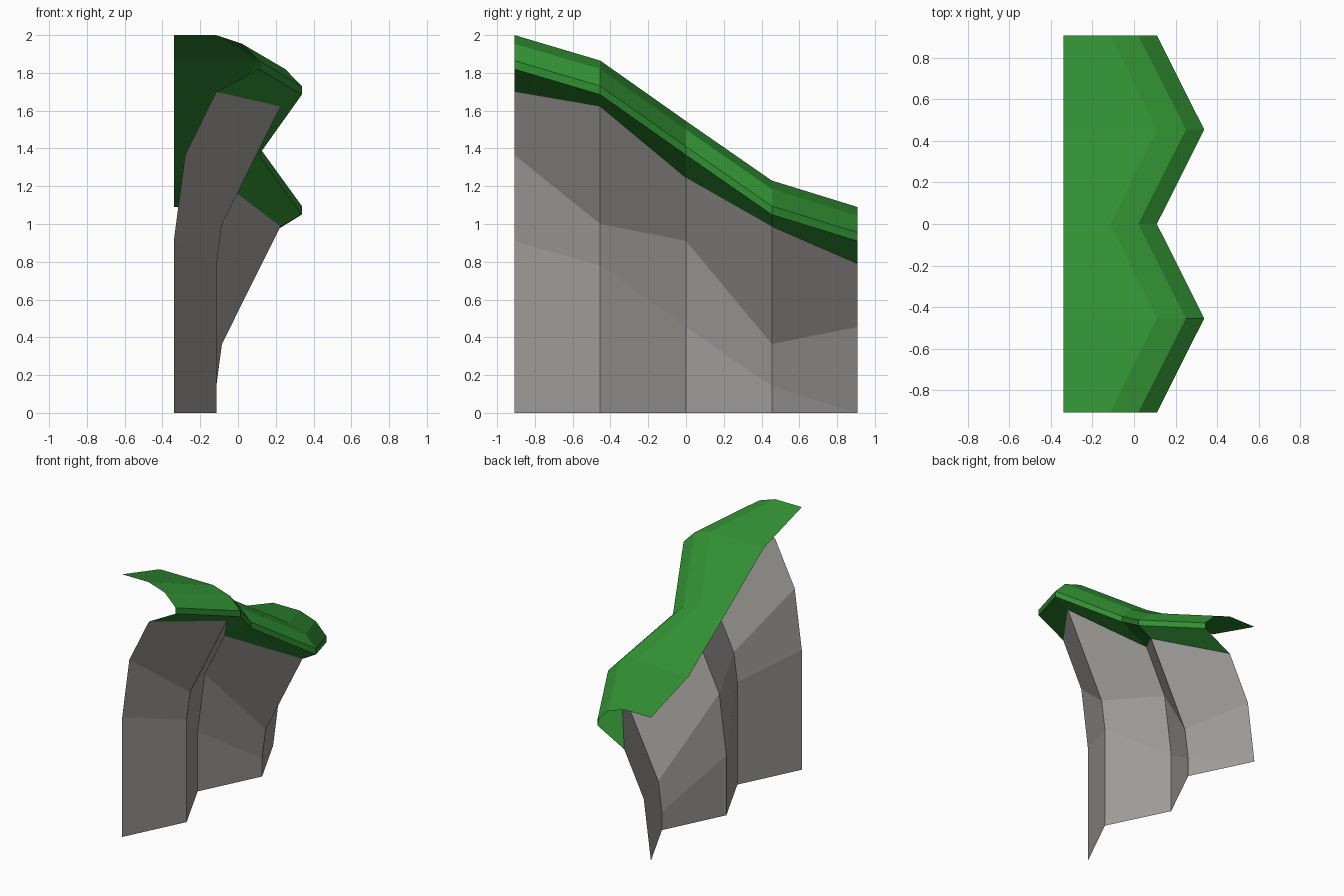
import bpy
import bmesh

cube = bpy.data.objects.get("Cube")
if cube:
    bpy.data.objects.remove(cube, do_unlink=True)


def material(name, colour):
    mat = bpy.data.materials.new(name)
    mat.use_nodes = True
    mat.diffuse_color = colour
    bsdf = mat.node_tree.nodes["Principled BSDF"]
    bsdf.inputs["Base Color"].default_value = colour
    bsdf.inputs["Roughness"].default_value = 0.9
    return mat


def loft(name, sections, mat):
    """Skin an open sheet through cross-sections listed from bottom to top."""
    bm = bmesh.new()
    rows = [[bm.verts.new(p) for p in section] for section in sections]
    for a, b in zip(rows, rows[1:]):
        for j in range(len(a) - 1):
            bm.faces.new((a[j], b[j], b[j + 1], a[j + 1]))
    bmesh.ops.remove_doubles(bm, verts=bm.verts, dist=0.001)
    mesh = bpy.data.meshes.new(name)
    bm.to_mesh(mesh)
    bm.free()
    mesh.materials.append(mat)
    obj = bpy.data.objects.new(name, mesh)
    bpy.context.collection.objects.link(obj)
    return obj


rock = material("grey rock", (0.35, 0.34, 0.325, 1))
grass = material("green grass", (0.031, 0.28, 0.033, 1))

BACK = -0.34
STEP = 0.454

# Ground height of the slope, and the two bends of the wall, at each station
ground = [2.0, 1.865, 1.545, 1.23, 1.09]
low_bend = [0.91, 0.78, 0.455, 0.14, 0.0]
high_bend = [1.365, 1.0, 0.91, 0.365, 0.455]

# Wall depths, then grass lip as (depth, drop below the ground)
recess_wall = (BACK, BACK, -0.28, -0.115)
ridge_wall = (-0.115, -0.115, -0.085, 0.225)
recess_lip = [(-0.115, 0.30), (0.11, 0.18), (0.11, 0.135), (0.02, 0.045), (-0.115, 0)]
ridge_lip = [(0.225, 0.243), (0.338, 0.18), (0.338, 0.135), (0.25, 0.045), (0.11, 0)]

walls, tops = [], []
for i, z in enumerate(ground):
    y = (i - 2) * STEP
    wall, lip = (ridge_wall, ridge_lip) if i % 2 else (recess_wall, recess_lip)
    heights = (0, low_bend[i], high_bend[i], z - lip[0][1])
    walls.append([(x, y, h) for x, h in zip(wall, heights)])
    tops.append([(x, y, z - drop) for x, drop in lip] + [(BACK, y, z)])

loft("cliff_wall", walls, rock)
loft("grass_top", tops, grass)
